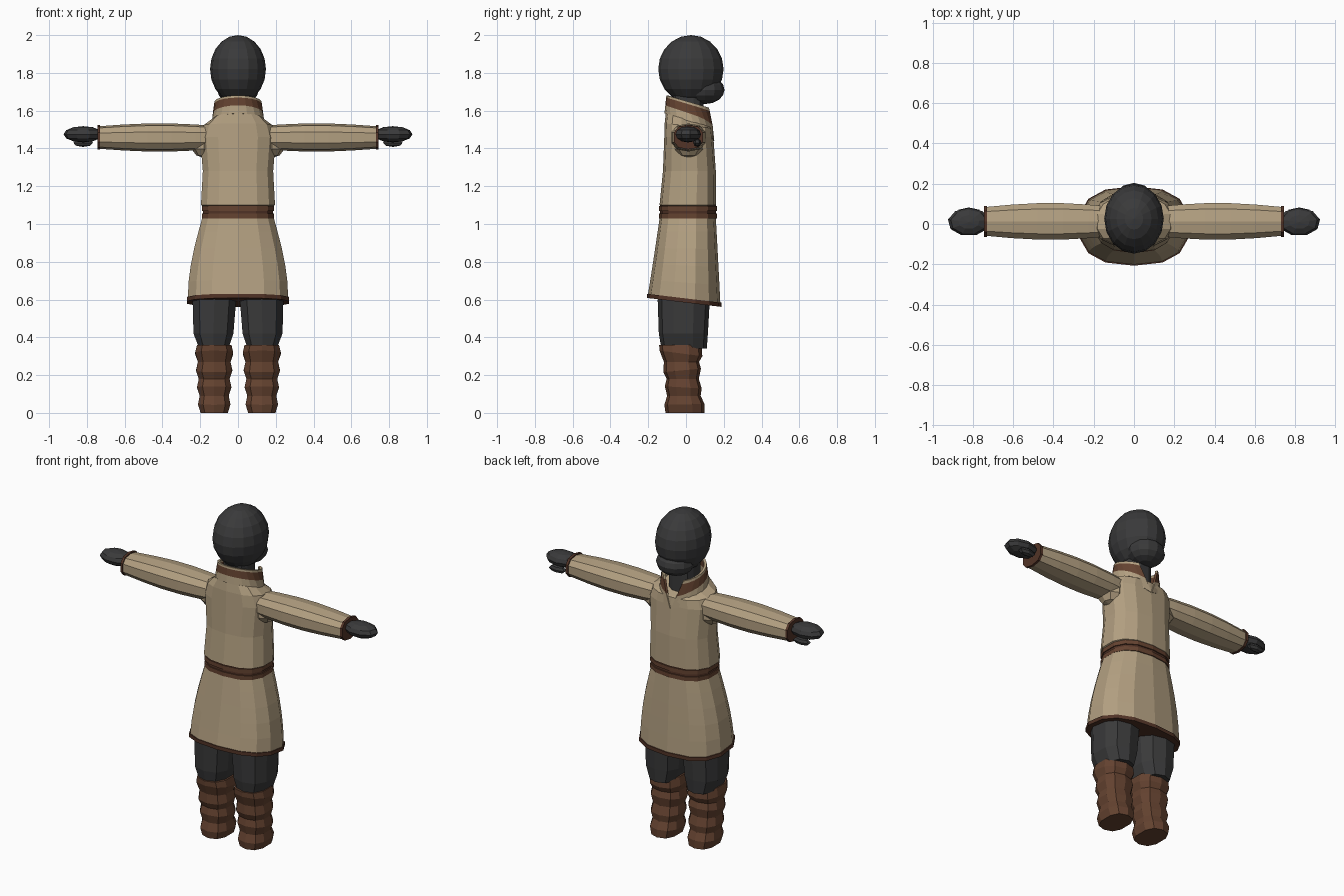
import bpy, bmesh
from math import sin, cos, pi, copysign
from mathutils import Matrix, Vector

default_cube = bpy.data.objects.get("Cube")
if default_cube:
    bpy.data.objects.remove(default_cube)


def material(name, red, green, blue):
    mat = bpy.data.materials.new(name)
    mat.use_nodes = True
    mat.diffuse_color = (red, green, blue, 1)
    mat.node_tree.nodes["Principled BSDF"].inputs["Base Color"].default_value = mat.diffuse_color
    return mat


CLOTH = material("tan cloth", .45, .35, .22)
GREY = material("dark grey", .042, .042, .043)
LEATHER = material("brown leather", .13, .056, .03)
TRIM = material("dark brown trim", .085, .034, .02)


def finish(name, bm, *materials):
    bmesh.ops.recalc_face_normals(bm, faces=bm.faces)
    mesh = bpy.data.meshes.new(name)
    bm.to_mesh(mesh)
    bm.free()
    for mat in materials:
        mesh.materials.append(mat)
    obj = bpy.data.objects.new(name, mesh)
    bpy.context.collection.objects.link(obj)
    return obj


def ball(name, centre, radii, segments, mat):
    bm = bmesh.new()
    place = Matrix.Translation(Vector(centre)) @ Matrix.Diagonal((*radii, 1))
    bmesh.ops.create_uvsphere(bm, u_segments=segments, v_segments=segments * 2 // 3,
                              radius=1, matrix=place)
    return finish(name, bm, mat)


def rounded(angle, power=.8):
    """Point on a unit circle pushed towards a rounded square."""
    return [copysign(abs(value) ** power, value) for value in (cos(angle), sin(angle))]


def loft(name, rings, mat, sides=12, along_x=False, side=1):
    """Skin rings of (position, centre, radius, second centre, second radius, tilt)."""
    bm = bmesh.new()
    loops = []
    for position, u_mid, u_radius, v_mid, v_radius, tilt in rings:
        loop = []
        for i in range(sides):
            c, s = rounded(2 * pi * (i + .5) / sides)
            u, v = u_mid + u_radius * c, v_mid + v_radius * s
            height = position + tilt * v_radius * s
            x, y, z = (height, u, v) if along_x else (u, v, height)
            loop.append(bm.verts.new((x * side, y, z)))
        loops.append(loop)
    for lower, upper in zip(loops, loops[1:]):
        for i in range(sides):
            bm.faces.new((lower[i - 1], lower[i], upper[i], upper[i - 1]))
    bm.faces.new(loops[0])
    bm.faces.new(loops[-1])
    return finish(name, bm, mat)


def band(name, start, length, section, mat, tilt=0, **options):
    """Short straight-sided strip around a part."""
    return loft(name, [(start, *section, tilt), (start + length, *section, tilt)], mat, **options)


# Head: cranium, protruding jaw and neck
ball("cranium", (0, .026, 1.82), (.148, .173, .18), 16, GREY)
ball("jaw", (0, .1, 1.71), (.11, .104, .075), 12, GREY)
band("neck", 1.46, .25, (0, .08, .01, .085), GREY)

# Tunic body, blousing over the belt and sloping into the shoulders
loft("tunic_body", [
    (1.09, 0, .18, .01, .13, 0),
    (1.1, 0, .2, .01, .15, 0),
    (1.28, 0, .19, .018, .14, 0),
    (1.46, 0, .205, .015, .13, 0),
    (1.52, 0, .185, .013, .126, -.1),
    (1.55, 0, .135, .013, .12, -.3)], CLOTH, sides=14)

# Belt: two leather straps over a darker core
band("belt_core", 1.02, .08, (0, .188, .01, .148), TRIM, sides=14)
for label, height in (("lower", 1.03), ("upper", 1.07)):
    band(label + "_belt_strap", height, .025, (0, .194, .01, .154), LEATHER, sides=14)

# Skirt flaring out quickly at the hips, its hem lower at the front
skirt = []
for step in range(6):
    t = step / 5
    skirt.append((1.05 - .45 * t, 0, .188 + .083 * sin(t * pi / 2),
                  .01 - .02 * t, .147 + .045 * t, -.12 * t * t))
loft("skirt", skirt, CLOTH, sides=14)
band("skirt_hem", .585, .022, (0, .276, -.01, .197), TRIM, tilt=-.12, sides=14)

# Standing collar, open in a V at the front, with a leather stripe
bm = bmesh.new()
columns = 18
lines = []
for t in (0, .45, .88, 1):
    reach = pi * (1 - .18 * t)
    line = []
    for i in range(columns + 1):
        angle = reach * (2 * i / columns - 1)
        back = cos(angle)
        low = 1.535 + .05 * back - .045 * max(0, -back) ** 4
        high = 1.645 + .035 * back
        line.append(bm.verts.new(((.134 - .016 * t) * sin(angle),
                                  .018 - (.125 - .01 * t) * back,
                                  low + (high - low) * t)))
    lines.append(line)
for row, (lower, upper) in enumerate(zip(lines, lines[1:])):
    for i in range(columns):
        face = bm.faces.new((lower[i], lower[i + 1], upper[i + 1], upper[i]))
        face.material_index = int(row == 1)
collar = finish("collar", bm, CLOTH, LEATHER)
thickness = collar.modifiers.new("thickness", "SOLIDIFY")
thickness.thickness = .014
thickness.offset = 0

for label, side in (("left", 1), ("right", -1)):
    # Sleeve, fullest around the elbow, with a trimmed cuff
    sleeve = []
    for step in range(6):
        t = step / 5
        bulge = sin(pi * t)
        sleeve.append((.1 + .63 * t, .013, .075 + .02 * bulge, 1.458, .06 + .015 * bulge, 0))
    loft(label + "_sleeve", sleeve, CLOTH, sides=10, along_x=True, side=side)
    band(label + "_cuff", .73, .015, (.013, .08, 1.46, .065), TRIM,
         sides=10, along_x=True, side=side)
    ball(label + "_armpit", (.18 * side, .015, 1.42), (.07, .08, .07), 8, CLOTH)

    # Mitten-like hand with the thumb low at the front
    ball(label + "_hand", (.82 * side, .01, 1.475), (.105, .07, .043), 9, GREY)
    ball(label + "_thumb", (.82 * side, .06, 1.43), (.06, .022, .022), 6, GREY)

    # Baggy trouser leg tucked into the boot
    loft(label + "_trouser", [
        (.34, .128, .08, -.01, .12, 0),
        (.42, .13, .11, -.014, .13, 0),
        (.6, .125, .12, -.012, .138, 0),
        (.7, .11, .11, 0, .12, 0)], GREY, sides=10, side=side)

    # Boot with alternating creases, narrow at the ankle
    boot = []
    creases = 8
    for step in range(creases + 1):
        t = step / creases
        puff = .007 if step % 2 else -.005
        boot.append((.36 * t, .126, .08 + .02 * t + puff,
                     -.005 - .025 * t, .09 + .09 * (t - .45) ** 2 + puff,
                     .15 * sin(step * pi / 2) * t))
    loft(label + "_boot", boot, LEATHER, sides=10, side=side)
